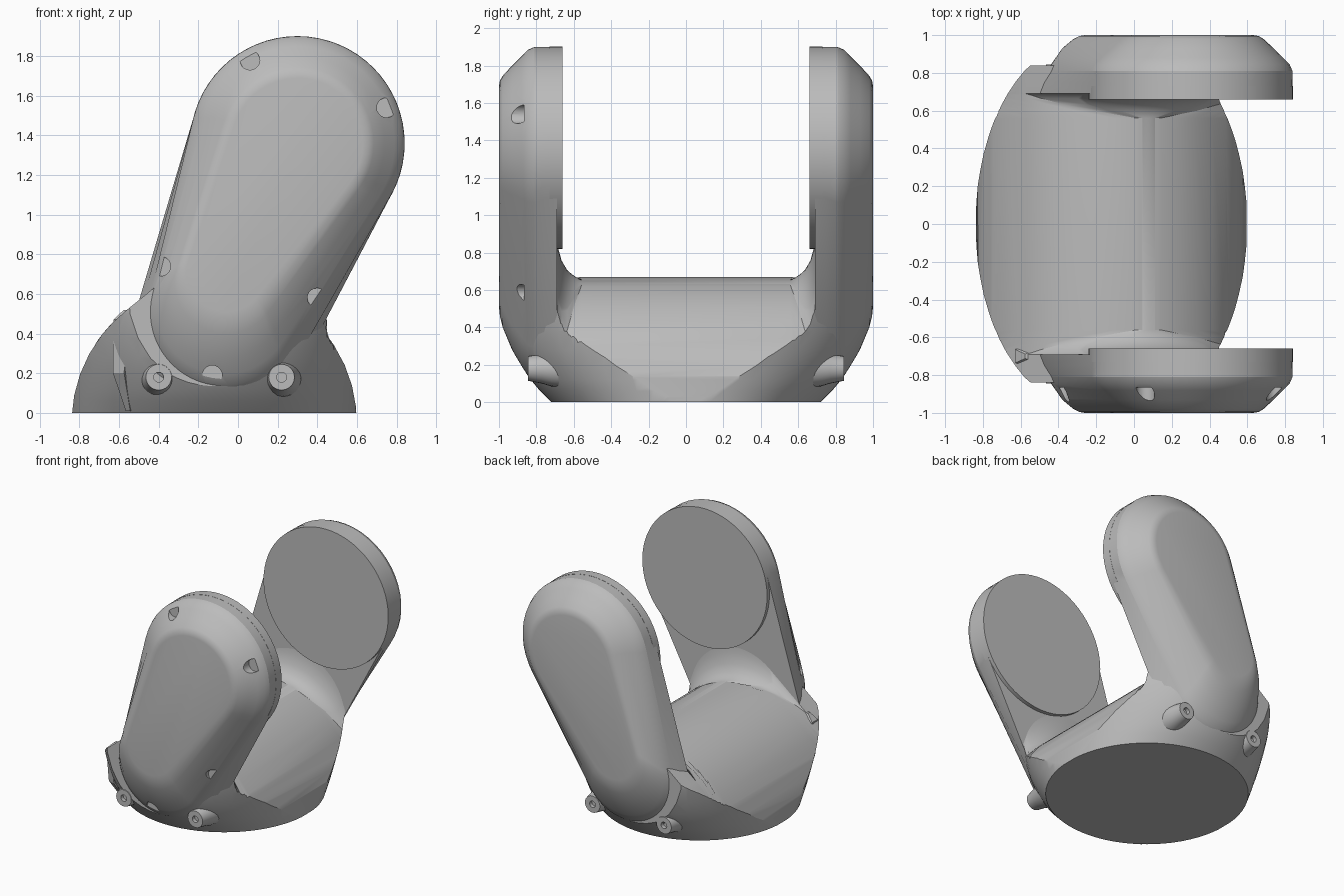
import bpy
import bmesh
from math import acos, atan2, cos, hypot, pi, sin
from mathutils import Vector

cube = bpy.data.objects.get("Cube")
if cube:
    bpy.data.objects.remove(cube, do_unlink=True)

grey = bpy.data.materials.new("plain grey")
grey.use_nodes = True
grey.diffuse_color = (0.5, 0.5, 0.5, 1)
grey.node_tree.nodes["Principled BSDF"].inputs["Base Color"].default_value = (0.5, 0.5, 0.5, 1)


def loft(name, rings):
    """Skin a closed solid through rings that have equal point counts."""
    bm = bmesh.new()
    loops = [[bm.verts.new(p) for p in ring] for ring in rings]
    n = len(loops[0])
    for a, b in zip(loops, loops[1:]):
        for i in range(n):
            j = (i + 1) % n
            bm.faces.new((a[i], a[j], b[j], b[i]))
    bm.faces.new(loops[0])
    bm.faces.new(loops[-1])
    bmesh.ops.recalc_face_normals(bm, faces=bm.faces)
    mesh = bpy.data.meshes.new(name)
    bm.to_mesh(mesh)
    bm.free()
    mesh.materials.append(grey)
    obj = bpy.data.objects.new(name, mesh)
    bpy.context.collection.objects.link(obj)
    return obj


def circle(x, z, r, y, n=32):
    return [(x + r * cos(2 * pi * i / n), y, z + r * sin(2 * pi * i / n)) for i in range(n)]


def capsule(top, low, y, n=28):
    """Outline wrapped around two circles (x, z, radius) at depth y."""
    dx, dz = top[0] - low[0], top[1] - low[1]
    axis = atan2(dz, dx)
    spread = acos((low[2] - top[2]) / hypot(dx, dz))
    points = []
    for (x, z, r), start, sweep in ((top, axis - spread, 2 * spread),
                                    (low, axis + spread, 2 * pi - 2 * spread)):
        for i in range(n):
            a = start + sweep * i / (n - 1)
            points.append((x + r * cos(a), y, z + r * sin(a)))
    return points


def combine(obj, tool, operation):
    """Apply a boolean and discard the tool."""
    mod = obj.modifiers.new("cut", "BOOLEAN")
    mod.operation = operation
    mod.solver = "EXACT"
    mod.object = tool
    bpy.context.view_layer.update()
    graph = bpy.context.evaluated_depsgraph_get()
    mesh = bpy.data.meshes.new_from_object(obj.evaluated_get(graph))
    obj.modifiers.clear()
    obj.data = mesh
    bpy.data.objects.remove(tool, do_unlink=True)


def smooth(obj, degrees):
    bpy.ops.object.select_all(action="DESELECT")
    obj.select_set(True)
    bpy.context.view_layer.objects.active = obj
    bpy.ops.object.shade_smooth_by_angle(angle=degrees * pi / 180)


# Saddle: a barrel lying along y whose ends sweep up into the arms
barrel = Vector((-0.12, -0.05, 0.72))
crown_low = Vector((-0.08, 0.09, 0.575))
crown_high = Vector((0.02, 0.45, 0.42))
sweep = ((0.56, 0), (0.60, 0.06), (0.635, 0.2), (0.665, 0.45), (0.685, 0.8), (0.69, 1), (0.84, 1))
stations = [(-y, t) for y, t in reversed(sweep)] + list(sweep)
saddle = loft("saddle_base", [capsule(crown_low.lerp(crown_high, t), barrel, y, 40)
                              for y, t in stations])

# Round foot that flares outwards trims the saddle
flare = ((0, 0.72), (0.06, 0.78), (0.12, 0.83), (0.2, 0.885), (0.28, 0.93),
         (0.38, 0.97), (0.5, 1), (1, 1))
foot = loft("foot_trim", [[(-0.12 + (0.72 + 0.13 * z) * cos(2 * pi * i / 72),
                            half * sin(2 * pi * i / 72), z) for i in range(72)]
                          for z, half in flare])
combine(saddle, foot, "INTERSECT")
smooth(saddle, 28)

# Arms, pivot discs and screw bosses on both sides
pivot = (0.30, 1.36)
# depth, top radius, then lower circle x, z, radius
shell = ((0.81, 0.54, -0.07, 0.50, 0.385), (0.845, 0.525, -0.07, 0.51, 0.37),
         (0.88, 0.49, -0.07, 0.54, 0.345), (0.93, 0.44, -0.07, 0.59, 0.31),
         (0.98, 0.385, -0.06, 0.66, 0.26), (0.995, 0.36, -0.06, 0.69, 0.23),
         (1.0, 0.33, -0.06, 0.71, 0.2))
core = ((0.69, 0.54, -0.07, 0.45, 0.445), (0.75, 0.54, -0.07, 0.475, 0.42), shell[0])
boss = ((0.62, 0.11), (0.72, 0.095), (0.77, 0.08), (0.845, 0.065),
        (0.845, 0.025), (0.815, 0.025))

for side, s in (("front", -1), ("back", 1)):
    parts = {}
    for part, rows in (("arm", core), ("cover", shell)):
        parts[part] = loft(f"{side}_{part}", [capsule((*pivot, r), low, s * y)
                                              for y, r, *low in rows])
    if side == "front":
        # Screw pockets sunk in the sloping edge of the cover
        for x, z in ((0.06, 1.78), (0.75, 1.54), (-0.39, 0.74), (0.40, 0.58), (-0.13, 0.19)):
            pocket = loft("pocket_cutter", [circle(x, z, 0.05, y, 20) for y in (-1.1, -0.865)])
            combine(parts["cover"], pocket, "DIFFERENCE")
    for obj in parts.values():
        smooth(obj, 32)
    disc = loft(f"{side}_pivot_disc", [circle(*pivot, 0.541, s * y, 64) for y in (0.66, 0.73)])
    smooth(disc, 30)
    for label, x in (("right", -0.40), ("left", 0.22)):
        smooth(loft(f"{side}_{label}_screw_boss",
                    [circle(x, 0.18, r, s * y, 24) for y, r in boss]), 30)

# Jagged sliver at the front right corner of the foot
loft("corner_sliver", [[(x + w * cos(2 * pi * i / 5), y + w * sin(2 * pi * i / 5), z)
                        for i in range(5)]
                       for x, y, z, w in ((-0.55, -0.58, 0.01, 0.02), (-0.59, -0.67, 0.2, 0.05),
                                          (-0.58, -0.70, 0.47, 0.06), (-0.56, -0.70, 0.52, 0.02))])
